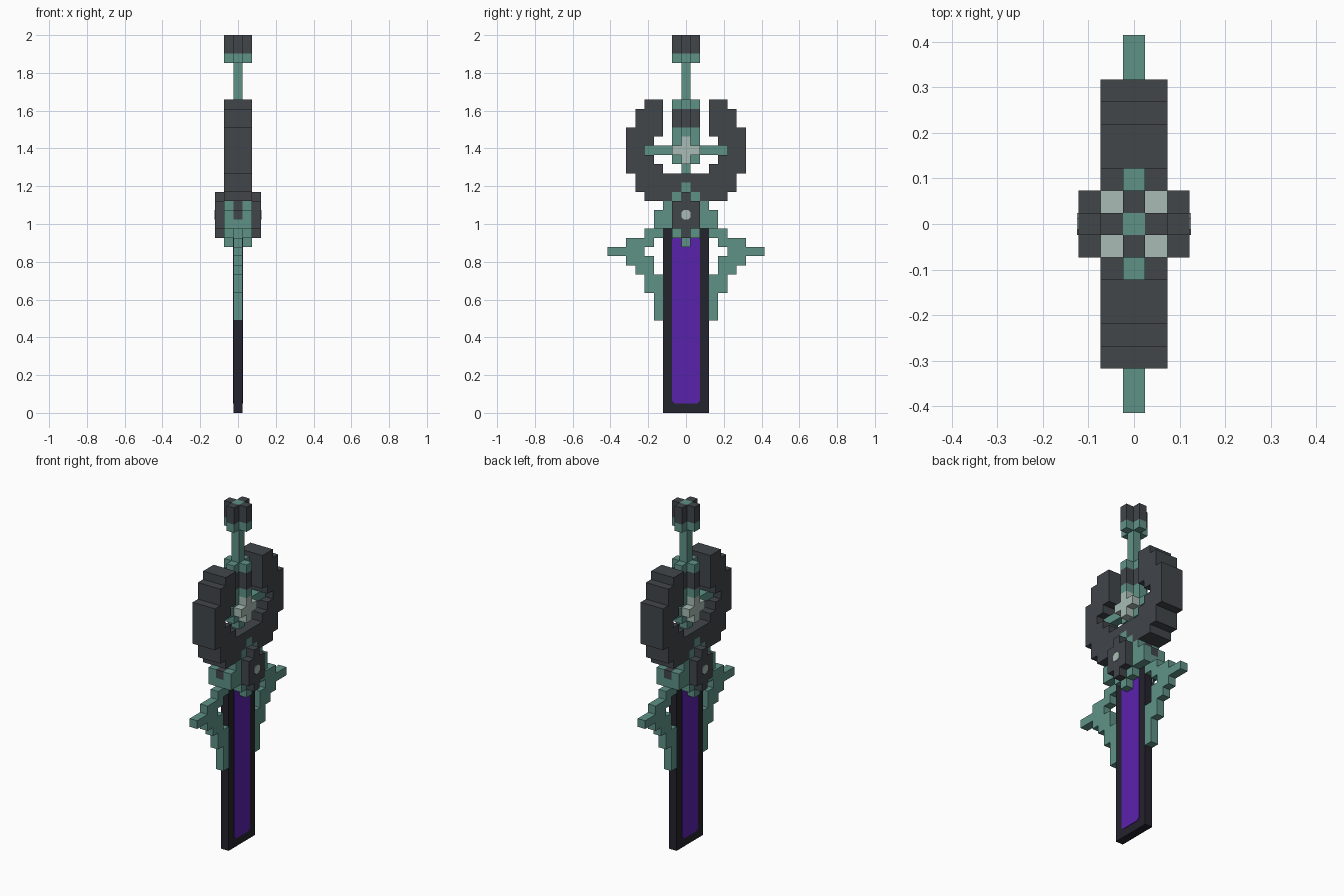
import bpy
import bmesh
from mathutils import Vector

cube = bpy.data.objects.get("Cube")
if cube:
    bpy.data.objects.remove(cube, do_unlink=True)

U = 2 / 41  # block size: the sword is 41 blocks tall


def material(name, rgb):
    linear = [(c / 255 / 12.92 if c < 11 else ((c / 255 + 0.055) / 1.055) ** 2.4) for c in rgb]
    mat = bpy.data.materials.new(name)
    mat.use_nodes = True
    mat.diffuse_color = (*linear, 1)
    mat.node_tree.nodes["Principled BSDF"].inputs["Base Color"].default_value = (*linear, 1)
    return mat


charcoal = material("charcoal", (65, 70, 74))
teal = material("teal", (95, 146, 134))
pale = material("pale_grey", (168, 187, 181))
black = material("blue_black", (36, 35, 45))
purple = material("purple", (90, 34, 172))

PARTS = {"blade": black, "wing_guard": teal, "ring_guard": charcoal, "ring_crossbar": teal,
         "grip": teal, "grip_band": charcoal, "grip_gem": pale, "boss_mount": teal,
         "boss": charcoal, "pommel": charcoal, "pommel_collar": teal}
blocks = {}


def fill(part, xs, ys, zs):
    """Fill an inclusive range of blocks; later parts replace earlier ones."""
    for x in range(xs[0], xs[1] + 1):
        for y in range(ys[0], ys[1] + 1):
            for z in range(zs[0], zs[1] + 1):
                blocks[x, y, z] = part


def both(part, half_x, y0, y1, z0, z1):
    """Fill a range of blocks on the +y and -y sides."""
    fill(part, (-half_x, half_x), (y0, y1), (z0, z1))
    fill(part, (-half_x, half_x), (-y1, -y0), (z0, z1))


def plus(part, z0, z1):
    fill(part, (-1, 1), (0, 0), (z0, z1))
    fill(part, (0, 0), (-1, 1), (z0, z1))


# Blade and stepped wings
fill("blade", (0, 0), (-2, 2), (0, 19))
for y0, y1, z0, z1 in ((3, 3, 10, 12), (3, 4, 13, 14), (4, 5, 15, 15), (4, 6, 16, 16),
                       (5, 8, 17, 17), (4, 6, 18, 18), (3, 4, 19, 19)):
    both("wing_guard", 0, y0, y1, z0, z1)

# Shoulders where wings meet the hilt, with a dark core
both("wing_guard", 1, 2, 3, 20, 21)
both("wing_guard", 1, 2, 2, 22, 22)
both("wing_guard", 0, 2, 3, 20, 20)
both("boss", 0, 0, 3, 21, 21)
both("boss", 0, 0, 2, 22, 22)

# Open ring guard
fill("ring_guard", (-1, 1), (-4, 4), (23, 23))
fill("ring_guard", (-1, 1), (-5, 5), (24, 25))
for y0, y1, z in ((3, 6, 26), (4, 6, 27), (5, 6, 28), (4, 6, 29),
                  (3, 6, 30), (3, 5, 31), (3, 5, 32), (3, 4, 33)):
    both("ring_guard", 1, y0, y1, z, z)

# Grip, crossbar and pale gem
fill("grip", (0, 0), (0, 0), (26, 40))
plus("grip", 27, 30)
plus("grip_band", 31, 32)
plus("grip", 33, 33)
both("ring_crossbar", 0, 2, 4, 28, 28)
for x in (-1, 1):
    fill("grip_gem", (x, x), (0, 0), (27, 29))
    fill("grip_gem", (x, x), (-1, 1), (28, 28))

# Pommel around the end of the grip
plus("pommel_collar", 38, 38)
plus("pommel", 39, 40)
fill("grip", (0, 0), (0, 0), (38, 40))

# Boss over the guard: teal mount and raised dark face
for x in (-1, 1):
    fill("boss_mount", (x, x), (-1, 1), (19, 23))
    fill("boss_mount", (x, x), (0, 0), (18, 24))
for x in (-2, 2):
    fill("boss", (x, x), (-1, 1), (20, 22))
    fill("boss", (x, x), (0, 0), (19, 23))


def finish(name, bm, mat):
    bmesh.ops.remove_doubles(bm, verts=bm.verts, dist=U / 1000)
    mesh = bpy.data.meshes.new(name)
    bm.to_mesh(mesh)
    bm.free()
    mesh.materials.append(mat)
    bpy.context.collection.objects.link(bpy.data.objects.new(name, mesh))


def build_blocks(name, mat):
    """Mesh the exposed block faces of one part."""
    bm = bmesh.new()
    for cell, part in blocks.items():
        if part != name:
            continue
        for axis in range(3):
            for sign in (-1, 1):
                n = Vector([sign if i == axis else 0 for i in range(3)])
                if tuple(int(a + b) for a, b in zip(cell, n)) in blocks:
                    continue
                a = Vector([1 if i == (axis + 1) % 3 else 0 for i in range(3)])
                b = n.cross(a)
                mid = Vector(cell) + Vector((0, 0, 0.5)) + n / 2
                corners = (-a - b, a - b, a + b, b - a)
                bm.faces.new([bm.verts.new((mid + c / 2) * U) for c in corners])
    finish(name, bm, mat)


for part_name, part_mat in PARTS.items():
    build_blocks(part_name, part_mat)


def plate(name, mat, x, half_y, z0, z1, cut):
    """Thin plate with clipped corners, lying on a side face at x."""
    outline = [(half_y - cut, z0), (half_y, z0 + cut), (half_y, z1 - cut), (half_y - cut, z1)]
    outline += [(-y, z) for y, z in reversed(outline)]
    bm = bmesh.new()
    face = bm.faces.new([bm.verts.new((x * U, y * U, z * U)) for y, z in outline])
    out = 0.003 if x > 0 else -0.003
    top = bmesh.ops.extrude_face_region(bm, geom=[face])["geom"]
    bmesh.ops.translate(bm, vec=(out, 0, 0),
                        verts=[v for v in top if isinstance(v, bmesh.types.BMVert)])
    bmesh.ops.recalc_face_normals(bm, faces=bm.faces)
    finish(name, bm, mat)


# Blade inlays and boss studs on both sides
for side, s in (("left", 1), ("right", -1)):
    plate("blade_inlay_" + side, purple, 0.5 * s, 1.5, 1, 19.15, 0.3)
    plate("boss_stud_" + side, pale, 2.5 * s, 0.5, 21, 22, 0.25)
